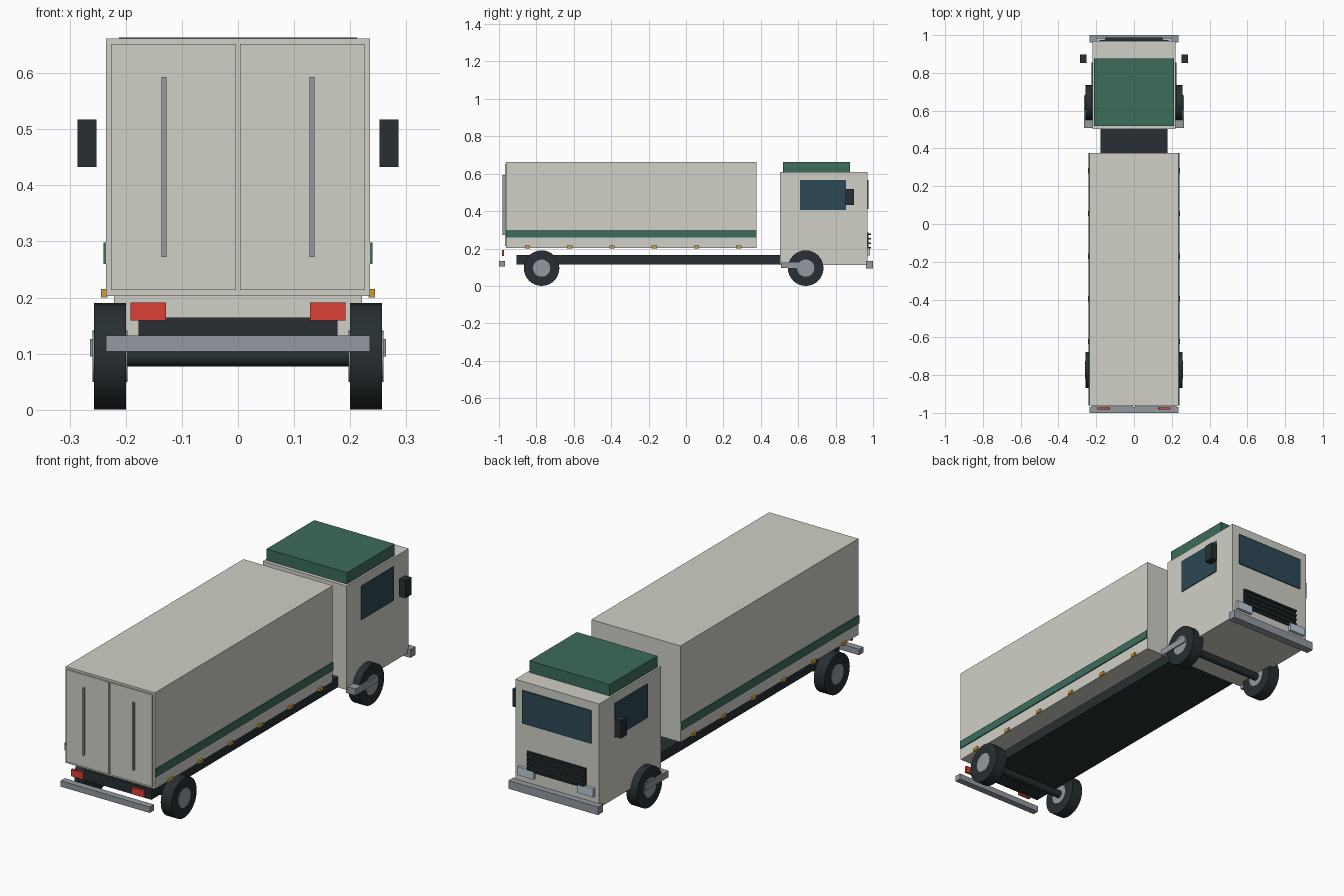
import bpy, math

if "Cube" in bpy.data.objects:
    bpy.data.objects.remove(bpy.data.objects["Cube"])

def material(name, rgb):
    m = bpy.data.materials.new(name)
    m.diffuse_color = (*rgb, 1)
    m.use_nodes = True
    m.node_tree.nodes["Principled BSDF"].inputs["Base Color"].default_value = m.diffuse_color
    return m

CREAM = material("cream_paint", (0.63, 0.63, 0.57))
GREEN = material("green_paint", (0.045, 0.15, 0.105))
DARK = material("dark_rubber", (0.02, 0.028, 0.032))
STEEL = material("steel", (0.29, 0.32, 0.35))
GLASS = material("glass", (0.025, 0.065, 0.09))
RED = material("red_lens", (0.72, 0.05, 0.035))
AMBER = material("amber_lens", (0.65, 0.33, 0.04))
LAMP = material("lamp_lens", (0.5, 0.6, 0.68))

def box(name, x, y, z, mat):
    """Box from (min, max) ranges."""
    bpy.ops.mesh.primitive_cube_add(size=1, location=[sum(r) / 2 for r in (x, y, z)])
    ob = bpy.context.object
    ob.name = name
    ob.scale = [r[1] - r[0] for r in (x, y, z)]
    bpy.ops.object.transform_apply(location=False, rotation=False, scale=True)
    ob.data.materials.append(mat)
    return ob

def pair(name, x, y, z, mat):
    """Box on the right plus its mirror on the left."""
    box(name + "_right", x, y, z, mat)
    box(name + "_left", (-x[1], -x[0]), y, z, mat)

def cylinder(name, x, y, z, radius, width, mat):
    bpy.ops.mesh.primitive_cylinder_add(vertices=32, radius=radius, depth=width,
                                        location=(x, y, z), rotation=(0, math.pi / 2, 0))
    ob = bpy.context.object
    ob.name = name
    ob.data.materials.append(mat)
    bpy.ops.object.shade_smooth_by_angle()

# Chassis and cargo body
box("chassis", (-0.177, 0.177), (-0.905, 0.51), (0.115, 0.164), DARK)
box("cargo_box", (-0.235, 0.235), (-0.962, 0.377), (0.203, 0.662), CREAM)
pair("side_stripe", (0.233, 0.24), (-0.962, 0.377), (0.26, 0.298), GREEN)
for i in range(6):
    y = -0.848 + 0.226 * i
    pair(f"side_marker_{i}", (0.233, 0.244), (y - 0.014, y + 0.014), (0.2, 0.215), AMBER)

# Rear doors, lock bars, lights and bumper
pair("rear_door", (0.004, 0.226), (-0.969, -0.96), (0.213, 0.652), CREAM)
pair("door_bar", (0.127, 0.136), (-0.98, -0.967), (0.272, 0.593), STEEL)
pair("tail_light", (0.128, 0.192), (-0.983, -0.972), (0.159, 0.191), RED)
box("rear_bumper", (-0.235, 0.235), (-1.0, -0.968), (0.104, 0.132), STEEL)

# Cab with roof fairing and windows
box("cab", (-0.221, 0.221), (0.502, 0.97), (0.113, 0.608), CREAM)
box("roof_fairing", (-0.212, 0.212), (0.519, 0.877), (0.606, 0.663), GREEN)
box("windshield", (-0.182, 0.182), (0.965, 0.975), (0.41, 0.567), GLASS)
pair("side_window", (0.215, 0.225), (0.609, 0.855), (0.406, 0.567), GLASS)
pair("mirror", (0.252, 0.286), (0.852, 0.897), (0.433, 0.517), DARK)

# Cab nose
box("grille", (-0.155, 0.155), (0.965, 0.977), (0.19, 0.285), DARK)
for i in range(4):
    z = 0.205 + 0.0233 * i
    box(f"grille_slat_{i}", (-0.15, 0.15), (0.97, 0.988), (z - 0.004, z + 0.004), DARK)
pair("headlight", (0.115, 0.2), (0.965, 0.985), (0.163, 0.203), LAMP)
box("front_bumper", (-0.236, 0.236), (0.962, 1.0), (0.094, 0.133), STEEL)
pair("cab_step", (0.215, 0.264), (0.508, 0.68), (0.095, 0.126), STEEL)

# Axles, tyres and hubs
for end, y in (("rear", -0.772), ("front", 0.64)):
    cylinder(end + "_axle", 0, y, 0.095, 0.018, 0.42, DARK)
    for side, s in (("right", 1), ("left", -1)):
        cylinder(f"{end}_{side}_tyre", s * 0.228, y, 0.095, 0.095, 0.057, DARK)
        cylinder(f"{end}_{side}_hub", s * 0.228, y, 0.095, 0.046, 0.062, STEEL)
